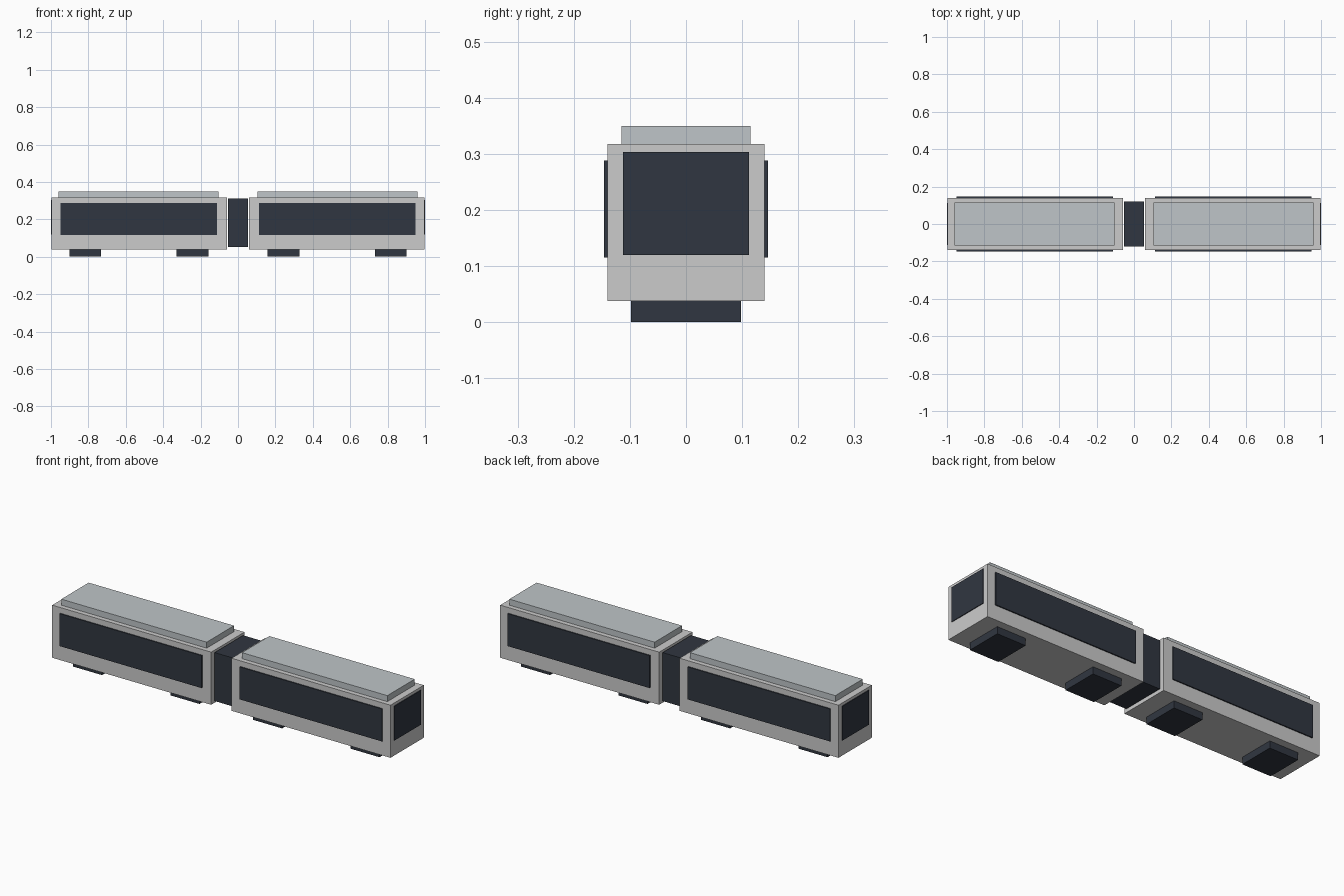
import bpy

if "Cube" in bpy.data.objects:
    bpy.data.objects.remove(bpy.data.objects["Cube"])


def material(name, color):
    m = bpy.data.materials.new(name)
    m.diffuse_color = (*color, 1)
    m.use_nodes = True
    m.node_tree.nodes["Principled BSDF"].inputs["Base Color"].default_value = m.diffuse_color
    return m


DARK = material("dark_glass", (0.03, 0.037, 0.052))
ROOF = material("roof_grey", (0.52, 0.56, 0.58))


def box(name, x, y, z, mat=None):
    """Box from (min, max) ranges on each axis."""
    ranges = (x, y, z)
    bpy.ops.mesh.primitive_cube_add(size=1, location=[(a + b) / 2 for a, b in ranges])
    ob = bpy.context.object
    ob.name = name
    ob.scale = [b - a for a, b in ranges]
    bpy.ops.object.transform_apply(location=False, rotation=False, scale=True)
    if mat:
        ob.data.materials.append(mat)
    return ob


for side, s in (("left", -1), ("right", 1)):
    def span(a, b):
        return tuple(sorted((s * a, s * b)))

    # Car shell and raised roof
    box(side + "_car_body", span(0.06, 0.996), (-0.14, 0.14), (0.038, 0.318))
    box(side + "_roof", span(0.104, 0.96), (-0.115, 0.115), (0.31, 0.35), ROOF)

    # Long window bands on both sides
    for face, f in (("front", -1), ("back", 1)):
        y = tuple(sorted((f * 0.134, f * 0.146)))
        box(f"{side}_{face}_window", span(0.112, 0.95), y, (0.115, 0.288), DARK)

    # Windscreen on the outer end
    box(side + "_windscreen", span(0.985, 1.0), (-0.112, 0.112), (0.12, 0.303), DARK)

    # Bogies under the floor
    for place, c in (("inner", 0.243), ("outer", 0.817)):
        box(f"{side}_{place}_bogie", span(c - 0.085, c + 0.085), (-0.098, 0.098), (0, 0.042), DARK)

# Flexible connector between the cars
box("connector", (-0.054, 0.054), (-0.12, 0.12), (0.052, 0.31), DARK)
